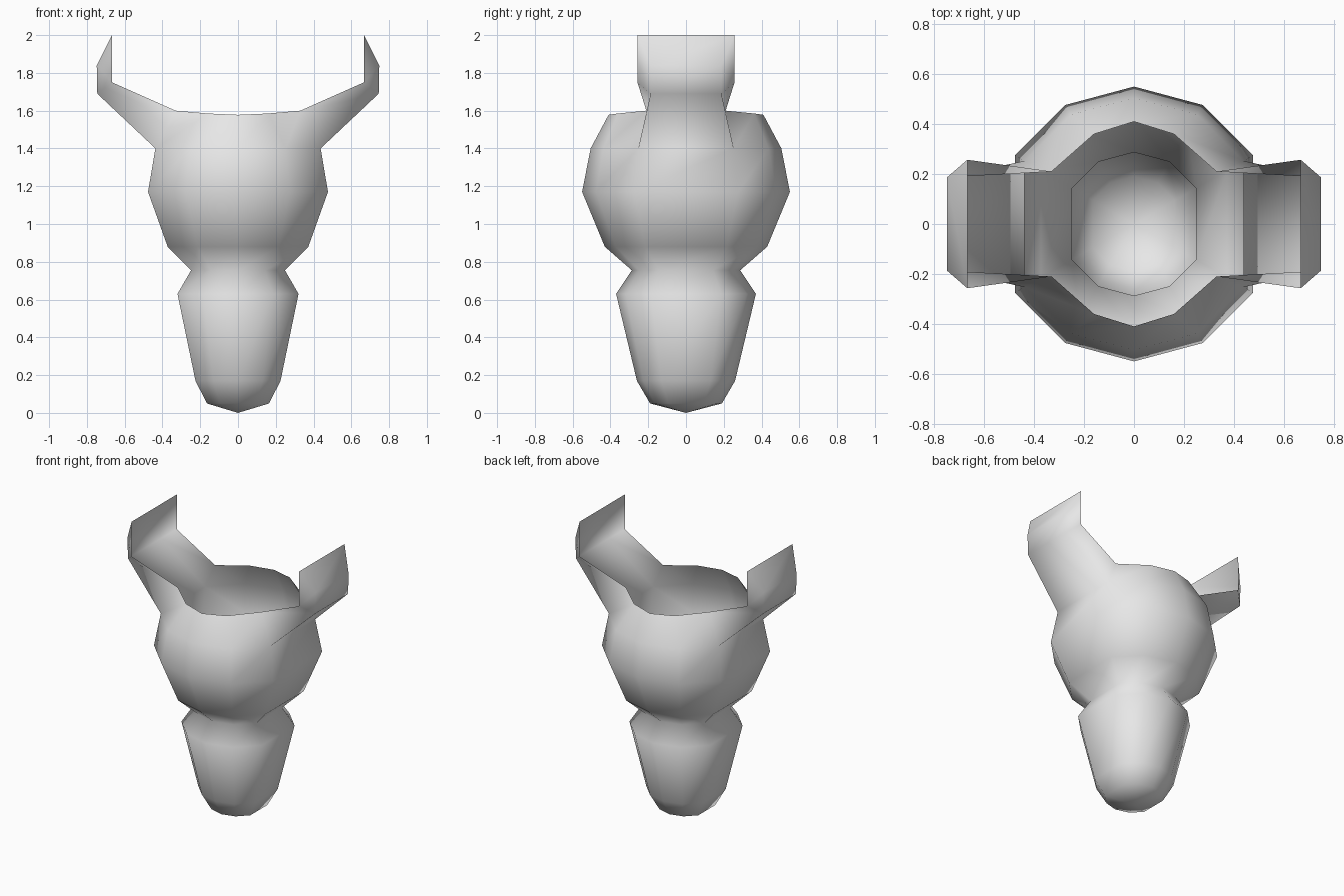
import bpy, bmesh
from math import cos, sin, radians

cube = bpy.data.objects.get("Cube")
if cube:
    bpy.data.objects.remove(cube, do_unlink=True)

# Plain grey clay
grey = bpy.data.materials.new("light_grey")
grey.use_nodes = True
grey.diffuse_color = (0.8, 0.8, 0.8, 1)
grey.node_tree.nodes["Principled BSDF"].inputs["Base Color"].default_value = (0.8, 0.8, 0.8, 1)

bm = bmesh.new()

# Ten-sided section: a twelve-sided ring without its two side corners
ANGLES = [a for a in range(-30, 330, 30) if a not in (0, 180)]
RIGHT, LEFT = (0, 1), (5, 6)          # corners bounding the flat sides


def ring(r, z):
    return [bm.verts.new((r * cos(radians(a)), r * sin(radians(a)), z)) for a in ANGLES]


# Body: narrow foot, pinched waist and round bowl, as (radius, height)
profile = [(0.19, 0.05), (0.26, 0.17), (0.37, 0.63), (0.287, 0.755),
           (0.43, 0.88), (0.55, 1.17), (0.505, 1.4)]
rings = [ring(r, z) for r, z in profile]

# Rim: rises gently toward the horns
rim_corner = {0: (0.41, 1.578), 1: (0.36, 1.585), 2: (0.21, 1.6)}
rim_x = (0, 0.16, 0.33)
rim = []
for a in ANGLES:
    step = round(abs(abs((a + 180) % 360 - 180) - 90) / 30)
    y, z = rim_corner[step]
    sx = 1 if cos(radians(a)) > 0 else -1
    sy = 1 if sin(radians(a)) > 0 else -1
    rim.append(bm.verts.new((sx * rim_x[step], sy * y, z)))
rings.append(rim)

# Skin the rings, leaving the flat sides open below the rim for the horns
n = len(ANGLES)
for low, high in zip(rings, rings[1:]):
    for i in range(n):
        j = (i + 1) % n
        if high is rim and (i, j) in (RIGHT, LEFT):
            continue
        bm.faces.new((low[i], low[j], high[j], high[i]))

# Shallow pointed underside
tip = bm.verts.new((0, 0, 0))
for i in range(n):
    bm.faces.new((rings[0][(i + 1) % n], rings[0][i], tip))


# Horn: open trough that sweeps outward, then turns up to a wide lip
def horn(side, pair):
    edges = []
    for k in pair:
        sy = 1 if rim[k].co.y > 0 else -1
        elbow_in, lip, elbow_out, back = [
            bm.verts.new((side * x, sy * y, z)) for x, y, z in
            ((0.667, 0.257, 1.75), (0.667, 0.257, 2),
             (0.745, 0.187, 1.69), (0.748, 0.187, 1.84))]
        root = rings[-2][k]
        bm.faces.new((rim[k], elbow_in, elbow_out))
        bm.faces.new((rim[k], elbow_out, root))
        bm.faces.new((elbow_in, lip, back))
        bm.faces.new((elbow_in, back, elbow_out))
        edges.append((root, elbow_out, back, lip))
    a, b = edges
    for i in range(3):
        bm.faces.new((a[i], b[i], b[i + 1], a[i + 1]))


horn(1, RIGHT)
horn(-1, LEFT)

# Consistent outward shell
bmesh.ops.recalc_face_normals(bm, faces=bm.faces)
bm.normal_update()
if tip.link_faces[0].normal.z > 0:
    bmesh.ops.reverse_faces(bm, faces=bm.faces)
for f in bm.faces:
    f.smooth = True

mesh = bpy.data.meshes.new("horned_vessel")
bm.to_mesh(mesh)
bm.free()
mesh.materials.append(grey)
vessel = bpy.data.objects.new("horned_vessel", mesh)
bpy.context.collection.objects.link(vessel)
